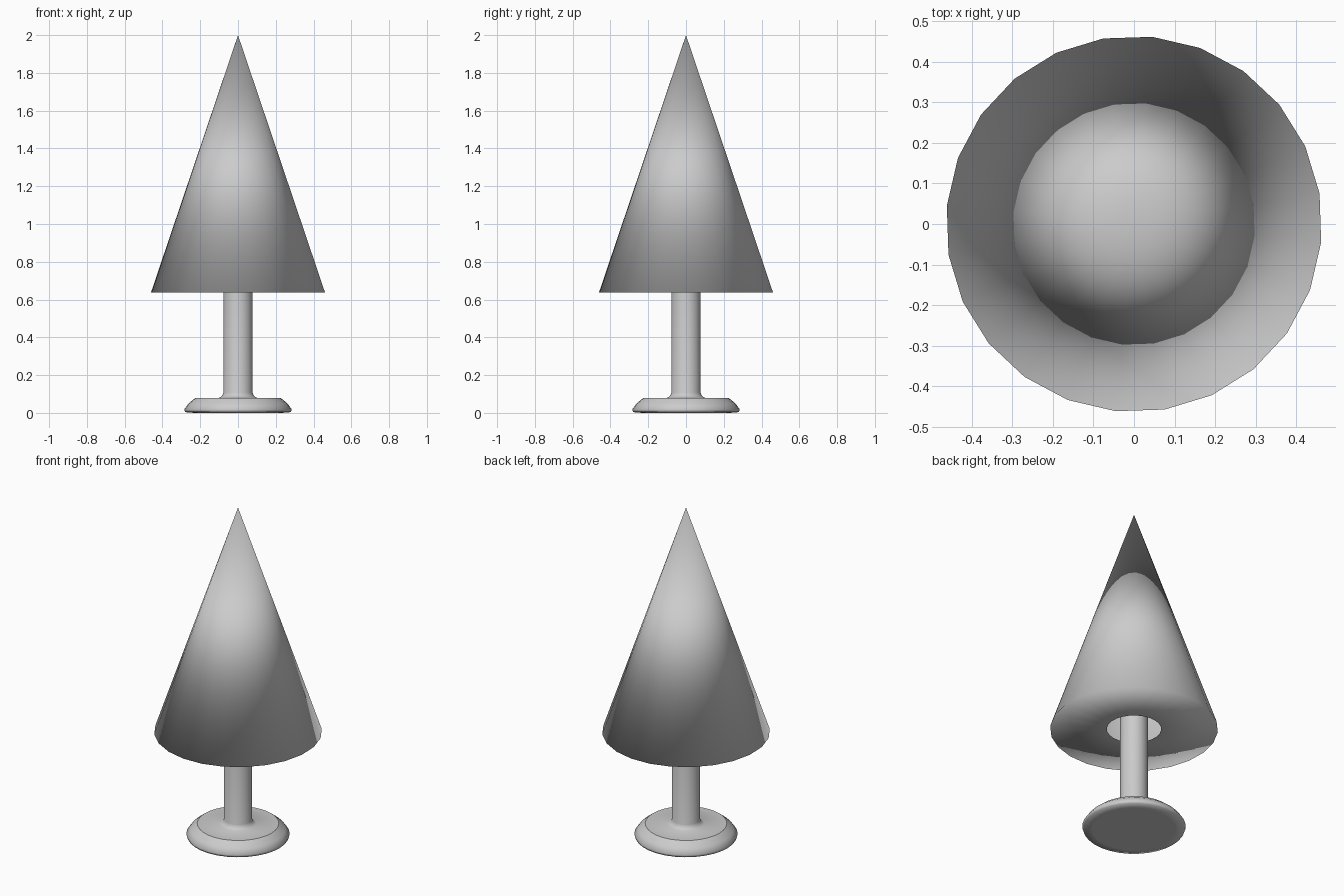
import bpy
import bmesh
from math import cos, sin, radians, tau

cube = bpy.data.objects.get("Cube")
if cube:
    bpy.data.objects.remove(cube, do_unlink=True)

grey = bpy.data.materials.new("light_grey")
grey.use_nodes = True
colour = (0.6, 0.6, 0.6, 1.0)
grey.diffuse_color = colour
grey.node_tree.nodes["Principled BSDF"].inputs["Base Color"].default_value = colour


def lathe(name, profile, sides, phase=0.0, sharp=()):
    """Spin (radius, height) points, listed from bottom to top, around z.
    Points whose index is in sharp become hard rings."""
    bm = bmesh.new()
    rings = []
    for radius, height in profile:
        if radius == 0:
            rings.append([bm.verts.new((0, 0, height))] * sides)
        else:
            angles = [phase + tau * k / sides for k in range(sides)]
            rings.append([bm.verts.new((radius * cos(a), radius * sin(a), height))
                          for a in angles])
    for low, high in zip(rings, rings[1:]):
        for k in range(sides):
            n = (k + 1) % sides
            corners = dict.fromkeys((low[k], low[n], high[n], high[k]))
            bm.faces.new(list(corners)).smooth = True
    for index in sharp:
        ring = set(rings[index])
        for edge in bm.edges:
            if set(edge.verts) <= ring:
                edge.smooth = False
    mesh = bpy.data.meshes.new(name)
    bm.to_mesh(mesh)
    bm.free()
    mesh.materials.append(grey)
    obj = bpy.data.objects.new(name, mesh)
    bpy.context.collection.objects.link(obj)
    return obj


# Conical crown, with a hole in its flat underside for the trunk
lathe("crown", [(0.15, 0.637), (0.463, 0.637), (0, 2.0)],
      sides=24, phase=radians(9.4))

# Round foot flowing into the trunk, which runs up inside the crown
lathe("foot_and_trunk",
      [(0, 0), (0.233, 0), (0.28, 0.004), (0.285, 0.018), (0.262, 0.05),
       (0.225, 0.08), (0.1, 0.08), (0.084, 0.09), (0.077, 0.108),
       (0.077, 0.85), (0, 0.85)],
      sides=32, sharp=(1, 5, 9))
